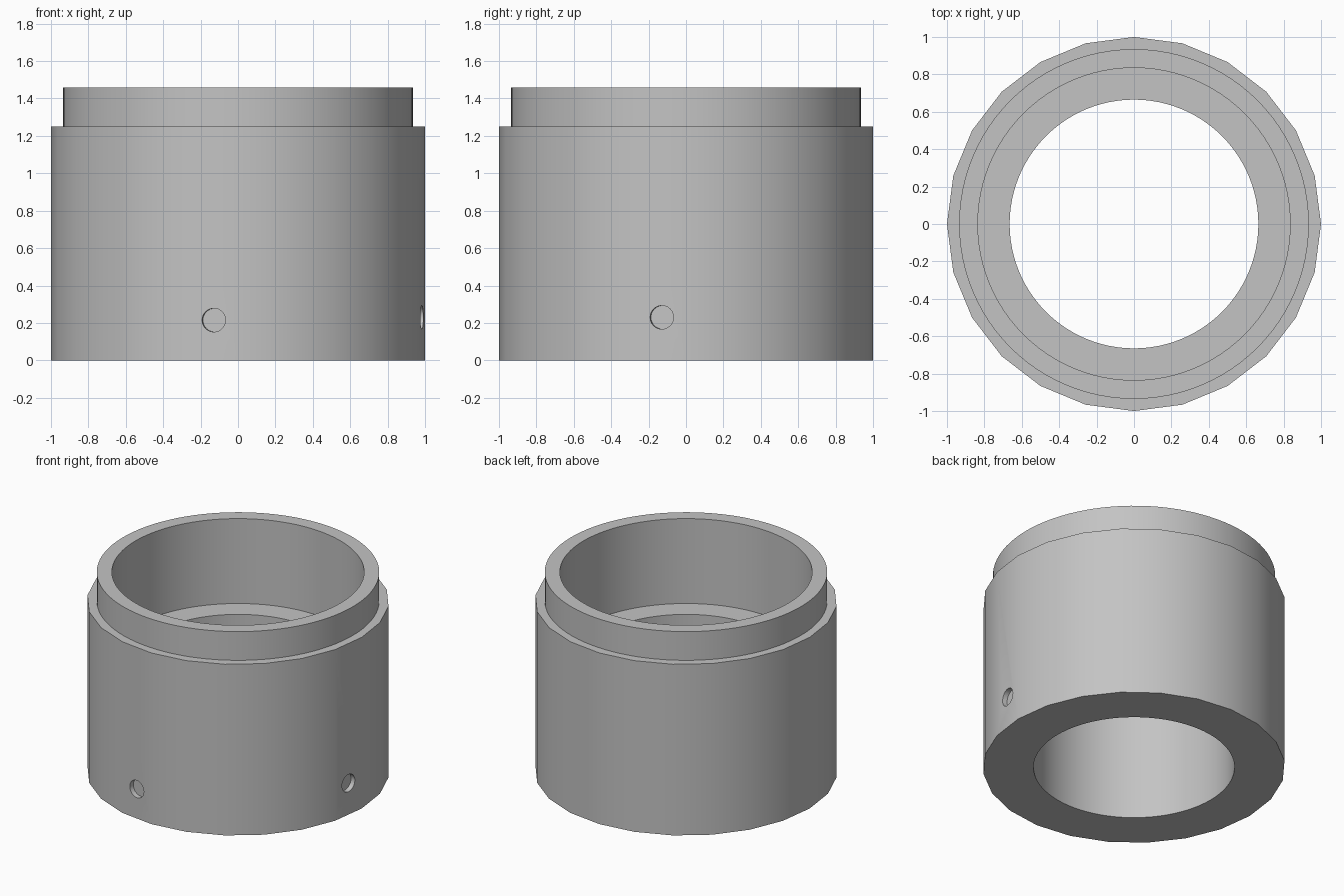
import bpy
import math
from mathutils import Vector

cube = bpy.data.objects.get("Cube")
if cube:
    bpy.data.objects.remove(cube, do_unlink=True)

# Single plain grey
grey = bpy.data.materials.new("plain_grey")
grey.use_nodes = True
grey.diffuse_color = (0.55, 0.55, 0.55, 1)
bsdf = next(n for n in grey.node_tree.nodes if n.type == "BSDF_PRINCIPLED")
bsdf.inputs["Base Color"].default_value = grey.diffuse_color


def cylinder(name, radius, bottom, top, sides):
    """Upright cylinder with a corner on the +x axis."""
    bpy.ops.mesh.primitive_cylinder_add(
        vertices=sides, radius=radius, depth=top - bottom,
        location=(0, 0, (bottom + top) / 2))
    obj = bpy.context.object
    obj.name = name
    obj.data.materials.append(grey)
    return obj


def combine(target, tool, operation):
    """Apply a boolean to the target and discard the tool."""
    mod = target.modifiers.new(tool.name, "BOOLEAN")
    mod.operation = operation
    mod.solver = "EXACT"
    mod.object = tool
    bpy.ops.object.select_all(action="DESELECT")
    bpy.context.view_layer.objects.active = target
    target.select_set(True)
    bpy.ops.object.modifier_apply(modifier=mod.name)
    bpy.data.objects.remove(tool, do_unlink=True)


# Faceted outer body with a round collar on top
SIDES = 24
body = cylinder("stepped_sleeve", 1.0, 0, 1.25, SIDES)
combine(body, cylinder("collar", 0.935, 1.0, 1.46, 96), "UNION")

# Wide upper bore ending on a shelf, narrower bore through the base
combine(body, cylinder("upper_bore", 0.835, 0.84, 1.6, 96), "DIFFERENCE")
combine(body, cylinder("lower_bore", 0.665, -0.1, 1.0, 96), "DIFFERENCE")

# Shallow round sockets, each centred on one facet
half_facet = math.pi / SIDES
apothem = math.cos(half_facet)
SOCKET_DEPTH = 0.035
for label, facing, height in (("front_socket", -math.pi / 2, 0.215),
                              ("right_socket", 0, 0.23)):
    angle = facing - half_facet
    normal = Vector((math.cos(angle), math.sin(angle), 0))
    socket = cylinder(label, 0.063, -SOCKET_DEPTH, SOCKET_DEPTH, 32)
    socket.location = normal * apothem + Vector((0, 0, height))
    socket.rotation_euler = normal.to_track_quat("Z", "Y").to_euler()
    bpy.context.view_layer.update()
    combine(body, socket, "DIFFERENCE")

# Smooth walls, crisp rims
bpy.ops.object.shade_smooth_by_angle(angle=math.radians(30))
